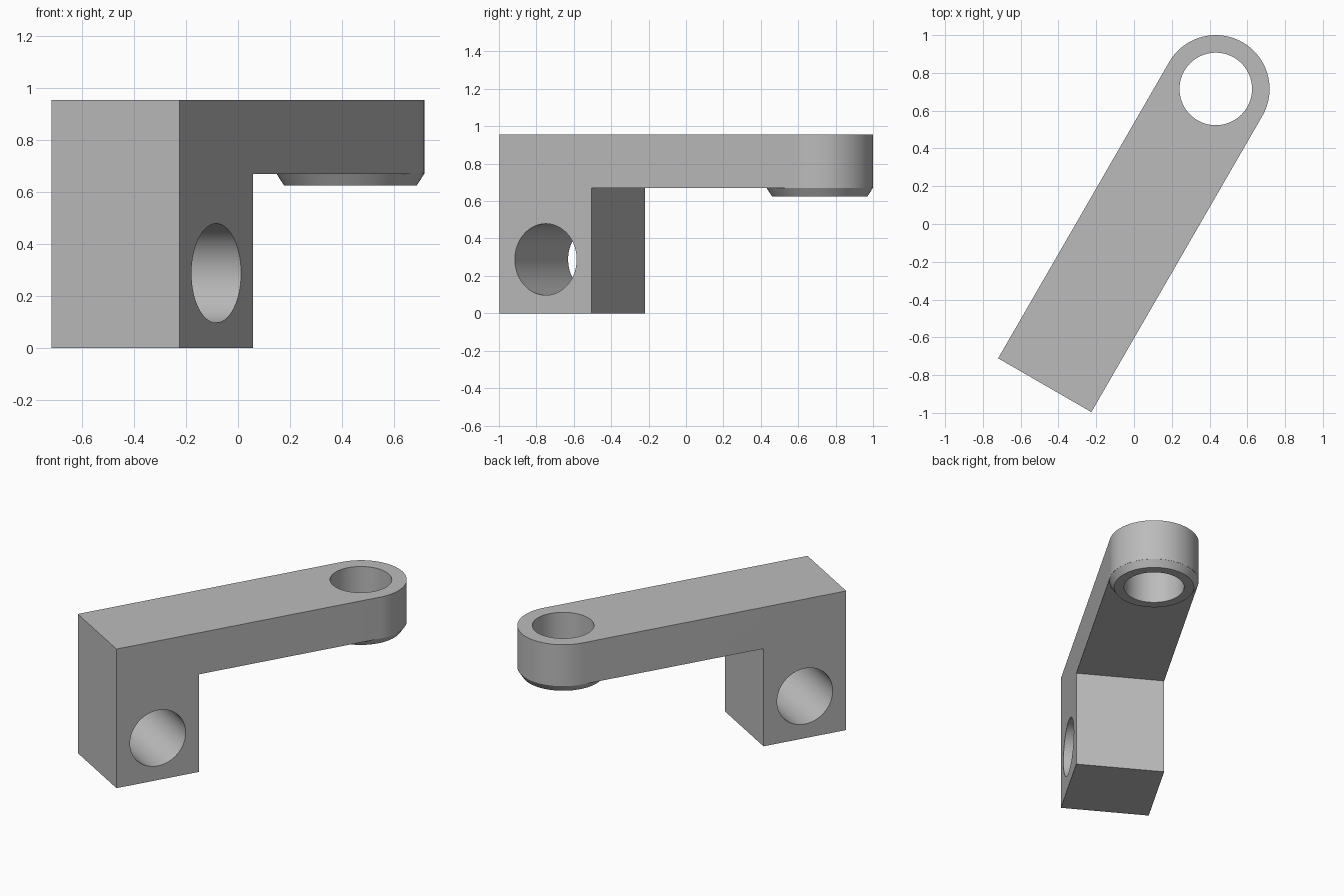
import bpy, bmesh, math
from mathutils import Matrix

if "Cube" in bpy.data.objects:
    bpy.data.objects.remove(bpy.data.objects["Cube"], do_unlink=True)

R = 0.285            # half width of the arm and radius of its rounded end
BACK = -1.811        # square end, measured from the eye centre
LEG = 0.568          # length of the leg block along the arm
TOP, UNDER, BOSS = 0.955, 0.67, 0.625

grey = bpy.data.materials.new("plain grey")
grey.use_nodes = True
colour = (0.5, 0.5, 0.5, 1)
grey.diffuse_color = colour
grey.node_tree.nodes["Principled BSDF"].inputs["Base Color"].default_value = colour


def finish(name, bm):
    bmesh.ops.recalc_face_normals(bm, faces=bm.faces)
    mesh = bpy.data.meshes.new(name)
    bm.to_mesh(mesh)
    bm.free()
    mesh.materials.append(grey)
    ob = bpy.data.objects.new(name, mesh)
    bpy.context.collection.objects.link(ob)
    return ob


def cylinder(name, radius, depth, matrix):
    bm = bmesh.new()
    bmesh.ops.create_cone(bm, cap_ends=True, segments=96, radius1=radius,
                          radius2=radius, depth=depth, matrix=matrix)
    return finish(name, bm)


def combine(target, tool, operation):
    mod = target.modifiers.new(operation.lower(), 'BOOLEAN')
    mod.operation, mod.solver, mod.object = operation, 'EXACT', tool
    bpy.context.view_layer.objects.active = target
    bpy.ops.object.modifier_apply(modifier=mod.name)
    bpy.data.objects.remove(tool, do_unlink=True)


# Full-height bar with one rounded end
bm = bmesh.new()
outline = [(BACK, R), (BACK, -R)]
for i in range(49):
    a = math.pi * (i / 48 - 0.5)
    outline.append((R * math.cos(a), R * math.sin(a)))
base = bm.faces.new([bm.verts.new((x, y, 0)) for x, y in outline])
ext = bmesh.ops.extrude_face_region(bm, geom=[base])
bmesh.ops.translate(bm, vec=(0, 0, TOP),
                    verts=[v for v in ext["geom"] if isinstance(v, bmesh.types.BMVert)])
bracket = finish("arm_bracket", bm)

# Clear the space below the arm, leaving the leg
bm = bmesh.new()
x0, x1 = BACK + LEG, 1.0
bmesh.ops.create_cube(bm, size=1, matrix=Matrix.Translation(((x0 + x1) / 2, 0, UNDER - 0.5))
                      @ Matrix.Diagonal((x1 - x0, 1, 1, 1)))
combine(bracket, finish("underside_cutter", bm), 'DIFFERENCE')

# Tapered boss below the eye, with a plug that sits inside the arm
bm = bmesh.new()
rings = []
for radius, z in ((0.255, BOSS), (R - 0.001, UNDER), (0.25, UNDER + 0.08)):
    rings.append([bm.verts.new((radius * math.cos(k * math.tau / 96),
                                radius * math.sin(k * math.tau / 96), z)) for k in range(96)])
for low, high in zip(rings, rings[1:]):
    for k in range(96):
        n = (k + 1) % 96
        bm.faces.new((low[k], low[n], high[n], high[k]))
bm.faces.new(rings[0])
bm.faces.new(rings[-1])
combine(bracket, finish("boss", bm), 'UNION')

# Vertical eye hole and cross hole through the leg
combine(bracket, cylinder("eye_cutter", 0.192, 2, Matrix.Translation((0, 0, 0.8))), 'DIFFERENCE')
cross = Matrix.Translation((BACK + LEG / 2, 0, 0.288)) @ Matrix.Rotation(math.pi / 2, 4, 'X')
combine(bracket, cylinder("cross_cutter", 0.191, 2, cross), 'DIFFERENCE')

# Turn the finished bracket into place
bracket.data.transform(Matrix.Translation((0.433, 0.715, 0)) @ Matrix.Rotation(math.radians(60), 4, 'Z'))
bpy.ops.object.select_all(action='DESELECT')
bracket.select_set(True)
bpy.context.view_layer.objects.active = bracket
bpy.ops.object.shade_smooth_by_angle(angle=math.radians(25))
